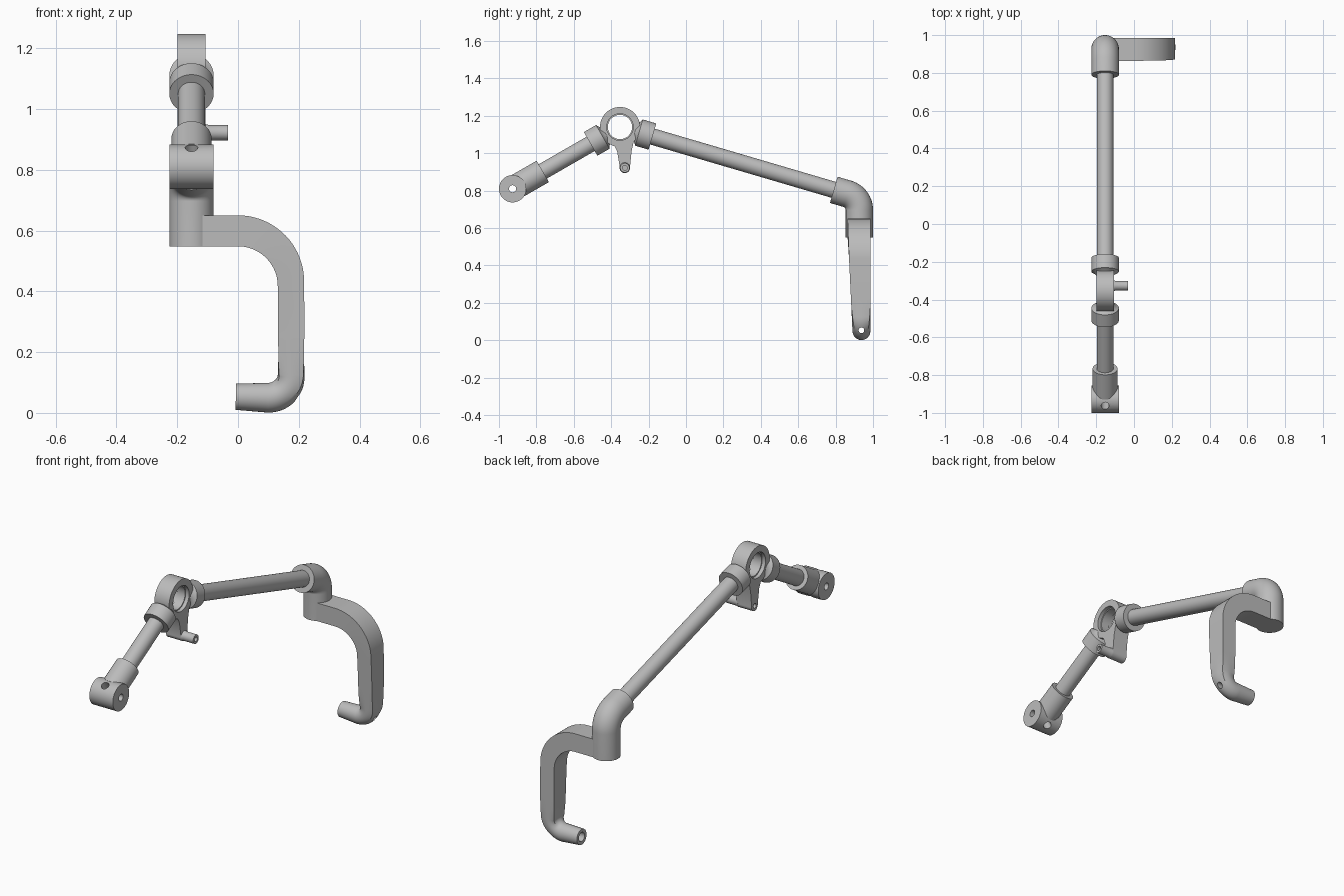
import bpy, bmesh, math
from mathutils import Vector

if "Cube" in bpy.data.objects:
    bpy.data.objects.remove(bpy.data.objects["Cube"], do_unlink=True)

grey = bpy.data.materials.new("plain grey")
grey.use_nodes = True
GREY = (0.5, 0.5, 0.5, 1)
grey.diffuse_color = GREY
grey.node_tree.nodes["Principled BSDF"].inputs["Base Color"].default_value = GREY

CX = -0.153          # plane of the linkage
SOCKET, ROD = 0.073, 0.044


def P(y, z, x=CX):
    return Vector((x, y, z))


def finish(name, bm, smooth=True):
    bmesh.ops.recalc_face_normals(bm, faces=bm.faces)
    mesh = bpy.data.meshes.new(name)
    bm.to_mesh(mesh)
    bm.free()
    mesh.materials.append(grey)
    ob = bpy.data.objects.new(name, mesh)
    bpy.context.collection.objects.link(ob)
    if smooth:
        shade(ob)
    return ob


def activate(ob):
    bpy.ops.object.select_all(action='DESELECT')
    ob.select_set(True)
    bpy.context.view_layer.objects.active = ob


def shade(ob):
    activate(ob)
    bpy.ops.object.shade_smooth_by_angle(angle=math.radians(35))


def loft(name, rings):
    """Skin a list of equal-length point rings and cap both ends."""
    bm = bmesh.new()
    rows = [[bm.verts.new(p) for p in ring] for ring in rings]
    n = len(rows[0])
    for a, b in zip(rows, rows[1:]):
        for i in range(n):
            j = (i + 1) % n
            bm.faces.new((a[i], a[j], b[j], b[i]))
    bm.faces.new(rows[0])
    bm.faces.new(rows[-1])
    return finish(name, bm)


def turned(name, start, direction, profile, sides=48):
    """Turned solid: profile is (distance along axis, radius) pairs."""
    d = direction.normalized()
    u = d.orthogonal().normalized()
    v = d.cross(u)
    angles = [math.tau * i / sides for i in range(sides)]
    return loft(name, [[start + d * t + (u * math.cos(a) + v * math.sin(a)) * r
                        for a in angles] for t, r in profile])


def rod(name, a, b, r):
    return turned(name, a, b - a, [(0, r), ((b - a).length, r)])


def cut(ob, *cutters):
    activate(ob)
    for c in cutters:
        m = ob.modifiers.new("hole", 'BOOLEAN')
        m.operation, m.solver, m.object = 'DIFFERENCE', 'EXACT', c
        bpy.ops.object.modifier_apply(modifier=m.name)
    for c in cutters:
        bpy.data.objects.remove(c, do_unlink=True)
    shade(ob)


def arc(cx, cy, r, a0, a1, n):
    return [(cx + r * math.cos(math.radians(a0 + (a1 - a0) * i / n)),
             cy + r * math.sin(math.radians(a0 + (a1 - a0) * i / n)))
            for i in range(n + 1)]


X = Vector((1, 0, 0))
hub, pivot, elbow_end = P(-0.353, 1.14), P(-0.927, 0.81), P(0.79, 0.804)
front_dir = (pivot - hub).normalized()
back_dir = (elbow_end - hub).normalized()

# Front pivot barrel, with a pin hole and a cross hole
barrel = rod("front_pivot_barrel", pivot - X * SOCKET, pivot + X * SOCKET, SOCKET)
across = front_dir.cross(X)
cut(barrel, rod("pin_cutter", pivot - X, pivot + X, 0.019),
    rod("cross_cutter", pivot - across, pivot + across, 0.021))
rod("front_socket", pivot - front_dir * 0.035, pivot - front_dir * 0.186, 0.066)

# Rods between the joints
rod("front_rod", pivot - front_dir * 0.15, hub + front_dir * 0.15, ROD)
rod("long_rod", hub + back_dir * 0.15, elbow_end + back_dir * 0.03, ROD)

# Hub ring with a stepped bore, and its two sockets
ring = rod("hub_ring", hub - X * 0.046, hub + X * 0.046, 0.107)
cut(ring, rod("bore_cutter", hub - X, hub + X, 0.065),
    rod("right_step_cutter", hub - X, hub - X * 0.025, 0.071),
    rod("left_step_cutter", hub + X * 0.025, hub + X, 0.071))
for name, d in (("front", front_dir), ("back", back_dir)):
    turned(name + "_hub_socket", hub, d,
           [(0.083, 0.046), (0.092, 0.052), (0.1, 0.062), (0.106, SOCKET), (0.181, SOCKET)])

# Hanging tab and its peg
peg = P(-0.327, 0.922)
outline = [(-0.278, 1.07), (-0.392, 1.058), (-0.368, 1.01)]
outline += arc(peg.y, peg.z, 0.028, 170, 370, 16) + [(-0.291, 1.01)]
tab = loft("hub_tab", [[P(y, z, CX + s) for y, z in outline] for s in (-0.046, 0.046)])
cut(tab, rod("tab_cutter", peg - X * 0.2, peg - X * 0.01, 0.013))
side_peg = turned("side_peg", peg, X, [(0.04, 0.028), (0.047, 0.028), (0.058, 0.025), (0.12, 0.025)])
cut(side_peg, rod("peg_cutter", peg + X * 0.08, peg + X * 0.2, 0.013))

# Elbow: a bent tube turning from the long rod to vertical
corner, bend = P(0.927, 0.764), 0.09
turn = math.acos(-back_dir.z)
tangent = bend * math.tan(turn / 2)
first = corner - back_dir * tangent
centre = Vector((CX, corner.y - bend, corner.z - tangent))
steps = 14
stations = [(elbow_end, back_dir)]
for i in range(steps + 1):
    a = turn * (1 - i / steps)
    stations.append((centre + Vector((0, math.cos(a), math.sin(a))) * bend,
                     Vector((0, math.sin(a), -math.cos(a)))))
stations.append((P(corner.y, 0.548), Vector((0, 0, -1))))
loft("elbow", [[p + (X * math.cos(a) + d.cross(X) * math.sin(a)) * SOCKET
                for a in (math.tau * i / 48 for i in range(48))] for p, d in stations])

# Hooked arm: a square bar that becomes a round foot
path = [(-0.13, 0.599)] + arc(0, 0.425, 0.174, 90, 0, 20)
path += [(0.175, 0.425 - 0.06 * i) for i in range(1, 5)]
path += arc(0.1, 0.125, 0.075, 0, -90, 14) + [(-0.007, 0.053)]


def mix(a, b, t):
    return a + (b - a) * t


rings = []
for i, (x, z) in enumerate(path):
    a, b = path[max(i - 1, 0)], path[min(i + 1, len(path) - 1)]
    t = Vector((b[0] - a[0], 0, b[1] - a[1])).normalized()
    side = Vector((-t.z, 0, t.x))
    drop = min(max((0.6 - z) / 0.55, 0), 1)             # taper down the leg
    foot = min(max((0.15 - z) / 0.09, 0), 1)            # square to round
    wide = mix(0.051, 0.043, min(drop * 3, 1)) if z > 0.2 else mix(0.042, 0.049, foot)
    deep = mix(0.061, 0.048, drop)
    if i == len(path) - 1:
        wide = deep = 0.043
    mid = mix(0.925, 0.938, drop)
    ring = []
    for k in range(48):
        ang = math.tau * (k + 0.0) / 48
        c, s = math.cos(ang), math.sin(ang)
        square = 1 / max(abs(c), abs(s))
        f = mix(square, 1, foot)
        ring.append(Vector((x, mid, z)) + side * c * f * wide + Vector((0, s * f * deep, 0)))
    rings.append(ring)
arm = loft("hooked_arm", rings)
cut(arm, rod("foot_cutter", P(0.938, 0.053, -0.1), P(0.938, 0.053, 0.4), 0.015),
    rod("foot_bore_cutter", P(0.938, 0.053, -0.1), P(0.938, 0.053, 0.06), 0.025))
